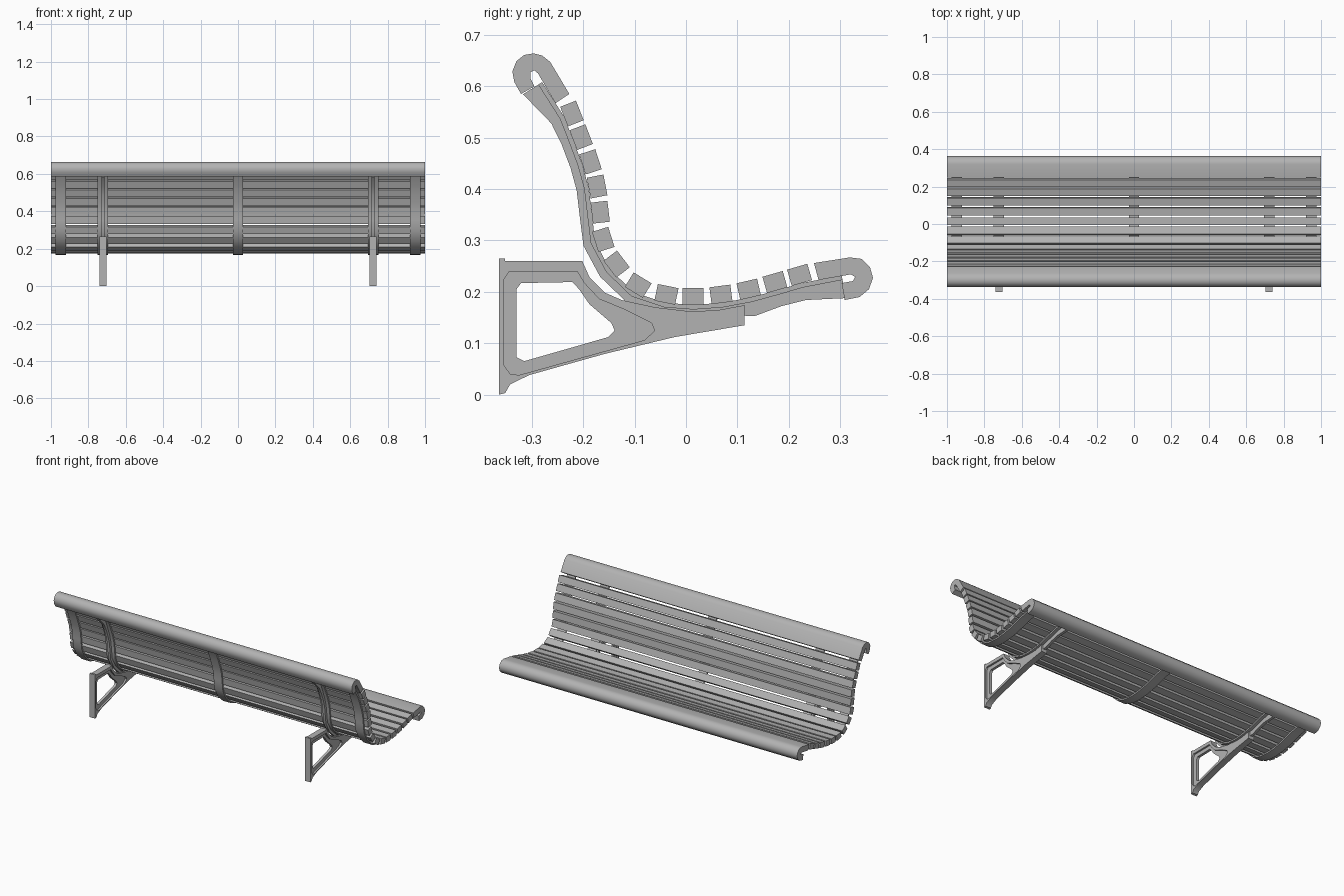
import bpy
import bmesh
import math
from mathutils import Vector

default_cube = bpy.data.objects.get("Cube")
if default_cube:
    bpy.data.objects.remove(default_cube, do_unlink=True)

LENGTH = 2.0
STRAP_WIDTH = 0.056
BRACKET_WIDTH = 0.037
WEB_WIDTH = 0.016
BRACKET_X = 0.722
END_STRAP_X = 0.947

# One painted grey for the whole bench
grey = bpy.data.materials.new("bench grey")
grey.use_nodes = True
grey_value = (0.45, 0.45, 0.45, 1)
grey.diffuse_color = grey_value
grey.node_tree.nodes["Principled BSDF"].inputs["Base Color"].default_value = grey_value


def points(*pairs):
    """Turn (y, z) pairs in thousandths into vectors."""
    return [Vector(pair) / 1000 for pair in pairs]


def prism(name, loops, width, center_x=0.0, smooth=True):
    """Extrude a side profile, with optional hole loops, along x."""
    bm = bmesh.new()
    edges = []
    for loop in loops:
        verts = [bm.verts.new((center_x - width / 2, p.x, p.y)) for p in loop]
        for i, vert in enumerate(verts):
            edges.append(bm.edges.new((vert, verts[i - 1])))
    bmesh.ops.triangle_fill(bm, use_beauty=True, use_dissolve=False, edges=edges)
    result = bmesh.ops.extrude_face_region(bm, geom=bm.faces[:])
    moved = [g for g in result["geom"] if isinstance(g, bmesh.types.BMVert)]
    bmesh.ops.translate(bm, vec=(width, 0, 0), verts=moved)
    bmesh.ops.recalc_face_normals(bm, faces=bm.faces[:])
    mesh = bpy.data.meshes.new(name)
    bm.to_mesh(mesh)
    bm.free()
    mesh.materials.append(grey)
    obj = bpy.data.objects.new(name, mesh)
    bpy.context.collection.objects.link(obj)
    if smooth:
        bpy.ops.object.select_all(action="DESELECT")
        obj.select_set(True)
        bpy.context.view_layer.objects.active = obj
        bpy.ops.object.shade_smooth_by_angle(angle=math.radians(38))
    return obj


def frames(path):
    """Tangent and underside normal at each point of a path."""
    result = []
    for i in range(len(path)):
        before = path[max(i - 1, 0)]
        after = path[min(i + 1, len(path) - 1)]
        tangent = (after - before).normalized()
        result.append((tangent, Vector((tangent.y, -tangent.x))))
    return result


def ribbon(path, start, end):
    """Closed outline between two offsets below a path."""
    normals = [normal for _, normal in frames(path)]
    upper = [p + n * s for p, n, s in zip(path, normals, start)]
    lower = [p + n * e for p, n, e in zip(path, normals, end)]
    return upper + lower[::-1]


# Slat centres from the top of the back to the front of the seat
slat_centers = points(
    (-222, 547), (-204, 501), (-186, 453), (-173, 405), (-167, 355),
    (-161, 302), (-135, 254), (-93, 213), (-38, 195), (14, 191),
    (68, 195), (122, 205), (173, 219), (221, 233))
HALF_LENGTH = 0.0205
HALF_DEPTH = 0.0165
slat_frames = frames(slat_centers)
for center, (tangent, normal) in zip(slat_centers, slat_frames):
    along, deep = tangent * HALF_LENGTH, normal * HALF_DEPTH
    outline = [center - along - deep, center + along - deep,
               center + along + deep, center - along + deep]
    prism("slat", [outline], LENGTH, smooth=False)

# Hooked rails that wrap over the ends of the supports
top_rail = points(
    (-254, 567), (-227, 585), (-264, 647), (-280, 660), (-297, 664),
    (-315, 661), (-330, 649), (-338, 629), (-334, 608), (-321, 585),
    (-295, 600), (-303, 616), (-303, 627), (-295, 631), (-288, 625))
prism("top_rail", [top_rail], LENGTH)
front_rail = points(
    (258, 223), (249, 256), (319, 267), (342, 264), (358, 248),
    (364, 227), (356, 205), (338, 190), (309, 184), (303, 217),
    (325, 221), (329, 229), (321, 234))
prism("front_rail", [front_rail], LENGTH)

# Line along the slat undersides, ending inside the rails
support_path = (points((-280, 608))
                + [c + n * HALF_DEPTH for c, (_, n) in zip(slat_centers, slat_frames)]
                + points((303, 232)))
count = len(support_path)
strap_outline = ribbon(support_path, [0] * count, [0.009] * count)

# Flat curved straps under the slats
for x in (-END_STRAP_X, -BRACKET_X, 0, BRACKET_X, END_STRAP_X):
    prism("support_strap", [strap_outline], STRAP_WIDTH, x)

# Stiffening web, deeper toward both rails
web_depth = [0.024] * count
web_depth[:2] = [0.044, 0.028]
web_depth[-4:] = [0.037, 0.032, 0.034, 0.045]
web_outline = ribbon(support_path, [0.008] * count, web_depth)

# Wall bracket: wide rim, recessed inner plate and a rounded opening
bracket_outer = points(
    (-364, 265), (-352, 265), (-352, 260), (-202, 260), (-188, 229),
    (-157, 198), (-125, 184), (-61, 170), (7, 162), (60, 164),
    (114, 174), (114, 135), (-22, 112), (-159, 79), (-305, 38),
    (-342, 20), (-352, 3), (-364, 0))
recess_edge = points(
    (-354, 225), (-344, 240), (-212, 240), (-198, 217), (-169, 186),
    (-116, 164), (-67, 139), (-61, 124), (-81, 106), (-325, 38),
    (-342, 40), (-354, 57))
opening = points(
    (-330, 205), (-321, 217), (-221, 219), (-208, 205), (-188, 176),
    (-145, 139), (-139, 125), (-151, 112), (-315, 65), (-330, 73))

for x in (-BRACKET_X, BRACKET_X):
    prism("support_web", [web_outline], WEB_WIDTH, x)
    prism("bracket_rim", [bracket_outer, recess_edge], BRACKET_WIDTH, x)
    prism("bracket_plate", [recess_edge, opening], WEB_WIDTH, x)
